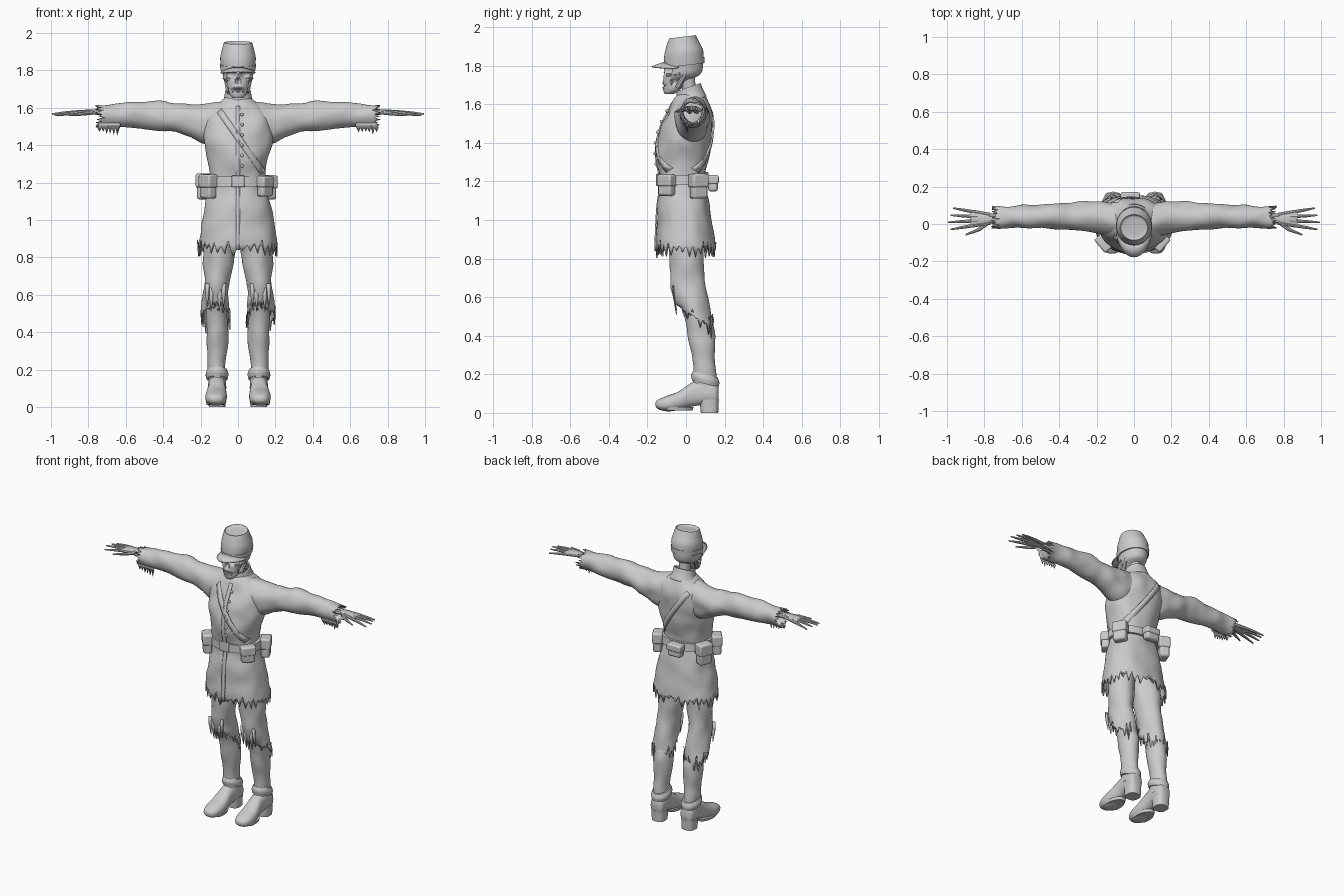
import bpy, bmesh, math, random
from mathutils import Vector, noise

random.seed(4)
if "Cube" in bpy.data.objects:
    bpy.data.objects.remove(bpy.data.objects["Cube"])

grey = bpy.data.materials.new("plain grey")
grey.use_nodes = True
grey.diffuse_color = (0.6, 0.6, 0.6, 1)
grey.node_tree.nodes["Principled BSDF"].inputs["Base Color"].default_value = (0.6, 0.6, 0.6, 1)


def finish(name, bm, wall=0, bevel=0, angle=40):
    bmesh.ops.recalc_face_normals(bm, faces=bm.faces)
    mesh = bpy.data.meshes.new(name)
    bm.to_mesh(mesh)
    bm.free()
    mesh.materials.append(grey)
    obj = bpy.data.objects.new(name, mesh)
    bpy.context.collection.objects.link(obj)
    if wall:
        mod = obj.modifiers.new("thickness", 'SOLIDIFY')
        mod.thickness = wall
    if bevel:
        mod = obj.modifiers.new("soft edges", 'BEVEL')
        mod.width, mod.segments = bevel, 2
    bpy.ops.object.select_all(action='DESELECT')
    obj.select_set(True)
    bpy.context.view_layer.objects.active = obj
    bpy.ops.object.shade_smooth_by_angle(angle=math.radians(angle))
    return obj


def spline(rings, t):
    """Smooth value along the list of rings, t counted in rings."""
    i = min(int(t), len(rings) - 2)
    f = t - i
    p = [rings[max(0, min(len(rings) - 1, i + k))] for k in (-1, 0, 1, 2)]
    return [b + 0.5 * f * (c - a + f * (2*a - 5*b + 4*c - d + f * (3*(b - c) + d - a)))
            for a, b, c, d in zip(*p)]


def loft(name, rings, axis='z', side=1, n=40, steps=4, power=1.0, rag=0, fold=0,
         caps=True, wall=0, shape=None):
    """Skin over ellipses (position, centre a, centre b, radius a, radius b)."""
    bm = bmesh.new()
    loops = []
    for k in range((len(rings) - 1) * steps + 1):
        pos, a, b, ra, rb = spline(rings, k / steps)
        loop = []
        for j in range(n):
            w = 2 * math.pi * j / n
            c, s = math.cos(w), math.sin(w)
            u = a + ra * math.copysign(abs(c) ** power, c)
            v = b + rb * math.copysign(abs(s) ** power, s)
            h = pos
            if k == 0 and rag:        # torn edge
                h += rag * (random.uniform(-1, 0.1) if j % 2 else random.uniform(0.1, 0.9))
            co = Vector({'z': (u, v, h), 'x': (h, u, v), 'y': (u, h, v)}[axis])
            if fold:                  # cloth creases
                mid = Vector({'z': (a, b, pos), 'x': (pos, a, b), 'y': (a, pos, b)}[axis])
                co += (co - mid).normalized() * fold * noise.noise(co * 11)
            if shape:
                co = shape(co)
            co.x *= side
            loop.append(bm.verts.new(co))
        loops.append(loop)
    for lo, hi in zip(loops, loops[1:]):
        for j in range(n):
            bm.faces.new((lo[j], lo[(j+1) % n], hi[(j+1) % n], hi[j]))
    if caps:
        bm.faces.new(loops[0])
        bm.faces.new(loops[-1])
    return finish(name, bm, wall)


def box(name, centre, size, turn=0, bevel=0.01):
    bm = bmesh.new()
    bmesh.ops.create_cube(bm, size=1)
    for v in bm.verts:
        v.co *= Vector(size)
    obj = finish(name, bm, bevel=bevel)
    obj.location = centre
    obj.rotation_euler.z = math.radians(turn)


def strip(name, rows, wall=0.008):
    """Ribbon through pairs of edge points."""
    bm = bmesh.new()
    pairs = [[bm.verts.new(p) for p in row] for row in rows]
    for a, b in zip(pairs, pairs[1:]):
        for i in range(len(a) - 1):
            bm.faces.new((a[i], a[i+1], b[i+1], b[i]))
    return finish(name, bm, wall)


def bones(name, links):
    bm = bmesh.new()
    for p, q, r1, r2 in links:
        p, q = Vector(p), Vector(q)
        d = q - p
        turn = d.to_track_quat('Z', 'Y').to_matrix().to_4x4()
        turn.translation = (p + q) / 2
        bmesh.ops.create_cone(bm, cap_ends=True, segments=8, radius1=r1, radius2=r2,
                              depth=d.length, matrix=turn)
    return finish(name, bm)


# Coat body with torn skirt
coat_rings = [(.85, 0, .0, .215, .155), (.95, 0, -.005, .2, .148), (1.08, 0, -.01, .175, .135),
              (1.2, 0, -.015, .152, .115), (1.3, 0, -.02, .153, .13), (1.4, 0, -.01, .18, .14),
              (1.5, 0, .008, .185, .132), (1.58, 0, .025, .16, .108), (1.63, 0, .025, .1, .085),
              (1.66, 0, .025, .062, .06)]
loft("coat", coat_rings, n=64, power=.9, rag=.05, fold=.012, caps=False, wall=.008)


def on_coat(x, z, back=1, lift=.008):
    t = next(i + (z - a[0]) / (b[0] - a[0]) for i, (a, b) in
             enumerate(zip(coat_rings, coat_rings[1:])) if z <= b[0])
    _, _, cy, rx, ry = spline(coat_rings, t)
    w = max(0, 1 - abs(x / rx) ** 2.2) ** (1 / 2.2)
    return Vector((x, cy + back * (ry * w + lift), z))


# Front edge, buttons and shoulder strap
strip("front_edge", [[on_coat(x, .84 + i * .0385, -1) for x in (-.012, .012)] for i in range(21)])
for i in range(6):
    bm = bmesh.new()
    bmesh.ops.create_uvsphere(bm, u_segments=10, v_segments=6, radius=.009)
    finish("button", bm).location = on_coat(.022, 1.29 + i * .055, -1)
for back, label in ((-1, "front"), (1, "back")):
    rows = []
    for i in range(17):
        x, z = -.1 + i * .0145, 1.585 - i * .0205
        rows.append([on_coat(x - .012, z - .012, back), on_coat(x + .012, z + .012, back)])
    strip("shoulder_strap_" + label, rows)

# Collar, neck
loft("collar", [(1.61, 0, .022, .092, .085), (1.655, 0, .018, .074, .07), (1.69, 0, .014, .07, .062)],
     caps=False, wall=.009, shape=lambda c: Vector((c.x, c.y, c.z + .35 * (c.y - .02))))
loft("neck", [(1.58, 0, .03, .04, .04), (1.68, 0, .015, .034, .036), (1.77, 0, .0, .04, .045)], n=20)


# Skull with sunken sockets, nose hole and cheeks
def carve(c):
    def dent(x, z, rx, rz, depth):
        return depth * math.exp(-(((c.x - x) / rx) ** 2 + ((c.z - z) / rz) ** 2) ** 2)
    c = c.copy()
    if c.y < -.02:
        c.y += dent(.036, 1.775, .024, .02, .04) + dent(-.036, 1.775, .024, .02, .04)
        c.y += dent(0, 1.742, .012, .017, .025) + dent(0, 1.697, .04, .004, .01)
        if 1.68 < c.z < 1.715:
            c.y += .003 * math.cos(c.x * 500)
    c.x *= 1 - .28 * math.exp(-((c.z - 1.715) / .02) ** 2) * (c.y > -.075)
    return c


loft("skull", [(1.652, 0, -.088, .026, .022), (1.668, 0, -.077, .042, .04), (1.7, 0, -.065, .054, .055),
               (1.73, 0, -.045, .066, .075), (1.755, 0, -.022, .077, .096), (1.79, 0, -.012, .083, .1),
               (1.83, 0, -.01, .086, .098), (1.88, 0, -.01, .08, .09)], n=56, steps=6, shape=carve)
for s in (-1, 1):
    bones("cheek_bone", [((s*.05, -.1, 1.752), (s*.076, -.03, 1.758), .009, .007),
                         ((s*.066, .0, 1.765), (s*.05, -.045, 1.685), .013, .013)])


# Cap with sunken crown and peak
def tilt(c):
    return Vector((c.x, c.y, c.z + .12 * (c.y + .01)))


loft("cap", [(1.8, 0, -.01, .088, .1), (1.825, 0, -.011, .092, .103), (1.87, 0, -.012, .095, .1),
             (1.91, 0, -.016, .086, .086), (1.943, 0, -.018, .078, .072), (1.95, 0, -.018, .073, .068),
             (1.94, 0, -.018, .066, .06), (1.937, 0, -.018, .03, .03)], shape=tilt)
loft("cap_band", [(1.8, 0, -.011, .093, .106), (1.832, 0, -.011, .097, .107)], shape=tilt)
peak = []
for i in range(25):
    w = math.radians(-75 + i * 6.25)
    c, s = math.cos(w), math.sin(w)
    peak.append([(s * (.09 + .004*k), -.01 - c * (.1 + .034*k), 1.815 - .012*k*c - .022 * s*s + .006*c)
                 for k in (0, 1, 2)])
strip("cap_peak", peak, .007)

# Belt, buckle and pouches
loft("belt", [(1.18, 0, -.014, .168, .133), (1.207, 0, -.015, .166, .131), (1.232, 0, -.016, .165, .13)],
     power=.9, n=48)
box("buckle", (0, -.148, 1.207), (.07, .016, .06), bevel=.004)
for label, x, y, z, w, d, h, turn in (
        ("right_front", -.16, -.1, 1.18, .085, .055, .13, -50), ("right_side", -.18, .065, 1.18, .085, .06, .14, -112),
        ("left_front", .145, -.1, 1.18, .085, .05, .11, 50), ("left_side", .165, .065, 1.175, .085, .055, .13, 118),
        ("back", -.02, .14, 1.19, .095, .05, .085, 0)):
    box(label + "_pouch", (x, y, z), (w, d, h), turn, .013)
    box(label + "_pouch_flap", (x, y, z + h * .22), (w + .008, d + .01, h * .55), turn, .01)

for s, label in ((1, "left_"), (-1, "right_")):
    # Sleeve and torn cuff
    loft(label + "sleeve", [(.735, .035, 1.555, .058, .062), (.65, .036, 1.562, .06, .062),
         (.56, .038, 1.564, .064, .065), (.42, .04, 1.557, .068, .077), (.31, .04, 1.542, .075, .077),
         (.2, .035, 1.518, .088, .1), (.12, .03, 1.52, .09, .115), (.05, .025, 1.55, .08, .09)],
         'x', s, rag=.03, fold=.014, caps=False, wall=.007)
    tatters = []
    for i in range(13):
        x = .63 + i * .0095
        drop = random.uniform(.03, .055) if i % 2 else .01
        tatters.append([(s*x, -.01, 1.52), (s*x, .0, 1.505), (s*(x + .006), .01, 1.505 - drop)])
    strip(label + "cuff_tatters", tatters, .005)

    # Forearm bones and hand
    links = [((s*.55, y, 1.565), (s*.775, y2, 1.578), .016, .014) for y, y2 in ((.02, .018), (.055, .042))]
    for k in range(4):
        f = k - 1.5
        reach = .995 - .014 * abs(f + .5)
        pts = [Vector((s * (.77 + (reach - .77) * t), .028 + f * (.014 + .024 * t), 1.58 - .012 * t * t - .004 * f * f * t))
               for t in (0, .42, .7, 1)]
        for a, b, r, r2 in zip(pts, pts[1:], (.011, .0095, .008), (.01, .008, .004)):
            links.append((a, b, r, r2))
    links += [((s*.775, .01, 1.575), (s*.83, -.03, 1.568), .011, .01),
              ((s*.83, -.03, 1.568), (s*.9, -.058, 1.56), .01, .004)]
    bones(label + "hand_bones", links)
    loft(label + "palm", [(.755, .03, 1.579, .02, .012), (.79, .028, 1.579, .03, .013),
                          (.855, .028, 1.576, .042, .01), (.875, .028, 1.575, .038, .006)], 'x', s, 20)

    # Trouser leg, hem higher at the front
    loft(label + "trouser_leg", [(.49, .118, .062, .078, .08), (.56, .117, .033, .072, .087),
         (.65, .113, .012, .07, .088), (.8, .1, .003, .084, .086), (.92, .092, 0, .088, .09),
         (1.05, .08, 0, .075, .09)], side=s, rag=.05, fold=.014, caps=False, wall=.007,
         shape=lambda c: Vector((c.x, c.y, c.z - max(0, .56 - c.z) * 9 * (c.y - .045))))
    for k in range(5):
        x, z = .075 + k * .022, .66 - .02 * (k % 2)
        strip(label + "knee_tatter", [[(s*(x - .01), -.068, z), (s*(x + .011), -.07, z)],
              [(s*(x - .008), -.064, z - .06), (s*(x + .012), -.066, z - .05)],
              [(s*(x + .002), -.052, z - .13), (s*(x + .005), -.052, z - .125)]], .005)

    # Boot shaft, ankle strap, foot and heel
    loft(label + "boot_shaft", [(.1, .112, .1, .05, .065), (.2, .112, .1, .047, .058),
         (.28, .112, .092, .05, .06), (.38, .112, .082, .058, .068), (.46, .113, .07, .058, .07),
         (.6, .113, .02, .055, .065)], side=s, n=28, fold=.008)
    loft(label + "ankle_strap", [(.15, .112, .1, .056, .068), (.175, .112, .1, .061, .073),
         (.2, .112, .1, .053, .064)], side=s, n=28, shape=lambda c: Vector((c.x, c.y, c.z - .25 * (c.y - .1))))
    loft(label + "foot", [(-.158, .118, .045, .014, .01), (-.145, .118, .044, .038, .024),
         (-.1, .118, .048, .056, .04), (-.04, .116, .062, .056, .048), (.03, .113, .095, .046, .062),
         (.09, .112, .108, .048, .068), (.15, .112, .1, .046, .06), (.168, .112, .095, .028, .04)],
         'y', s, 28, power=.85)
    loft(label + "sole", [(.012, .117, -.055, .05, .088), (.03, .117, -.055, .055, .094)], side=s, n=28,
         steps=1, shape=lambda c: Vector((c.x, c.y, c.z + max(0, -.09 - c.y) * .25)))
    loft(label + "heel", [(.0, .112, .122, .044, .045), (.07, .112, .12, .048, .05)], side=s, n=28,
         steps=1, power=.75)
